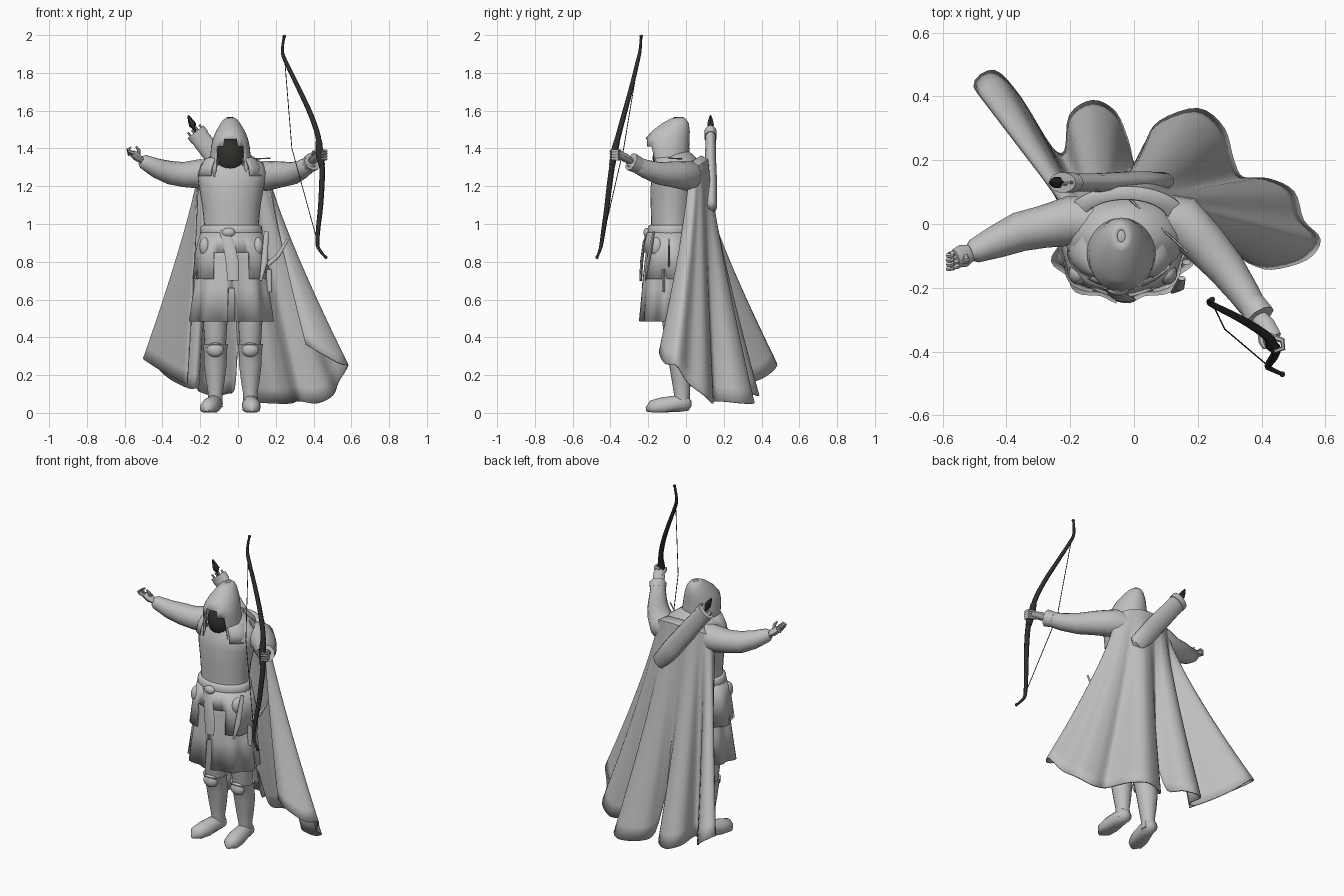
import bpy, bmesh, math
from mathutils import Vector


def material(name, rgb):
    m = bpy.data.materials.new(name)
    m.diffuse_color = (*rgb, 1)
    return m


GREY = material("grey cloth", (0.52, 0.52, 0.52))
DARK = material("dark wood", (0.028, 0.028, 0.024))


def finish(name, bm, mat=GREY, angle=40, thick=0):
    bmesh.ops.recalc_face_normals(bm, faces=bm.faces)
    me = bpy.data.meshes.new(name)
    bm.to_mesh(me)
    bm.free()
    me.materials.append(mat)
    ob = bpy.data.objects.new(name, me)
    bpy.context.collection.objects.link(ob)
    bpy.ops.object.select_all(action='DESELECT')
    ob.select_set(True)
    bpy.context.view_layer.objects.active = ob
    bpy.ops.object.shade_smooth_by_angle(angle=math.radians(angle))
    if thick:
        s = ob.modifiers.new("thickness", 'SOLIDIFY')
        s.thickness, s.offset = thick, 0
    return ob


def skin(name, rings, mat=GREY, caps=True, closed=True, thick=0, skip=None):
    """Bridge a list of point rings; skip(i, j) leaves a hole."""
    bm = bmesh.new()
    vs = [[bm.verts.new(p) for p in r] for r in rings]
    n = len(vs[0])
    for i in range(len(vs) - 1):
        for j in range(n if closed else n - 1):
            k = (j + 1) % n
            if not (skip and skip(i, j)):
                bm.faces.new((vs[i][j], vs[i][k], vs[i + 1][k], vs[i + 1][j]))
    if caps and closed:
        bm.faces.new(vs[0])
        bm.faces.new(vs[-1])
    return finish(name, bm, mat, 50, thick)


def loft(name, rows, n=28, pleats=0, depth=None, **kw):
    """Rows are (z, centre x, centre y, radius x, radius y); angle 0 faces the front."""
    rings = []
    for i, (z, cx, cy, rx, ry) in enumerate(rows):
        ring = []
        for j in range(n):
            a = 2 * math.pi * j / n
            f = 1 + (depth[i] * math.cos(a * pleats) if depth else 0)
            ring.append((cx + rx * f * math.sin(a), cy - ry * f * math.cos(a), z))
        rings.append(ring)
    return skin(name, rings, **kw)


def tube(name, pts, radii, n=10, flat=1.0, mat=GREY, floor=None):
    """Round or flattened tube along a path."""
    pts = [Vector(p) for p in pts]
    d = (pts[-1] - pts[0]).normalized()
    ref = Vector((0, 1, 0)) if abs(d.z) > 0.75 else Vector((0, 0, 1))
    rings = []
    for i, p in enumerate(pts):
        t = (pts[min(i + 1, len(pts) - 1)] - pts[max(i - 1, 0)]).normalized()
        s = t.cross(ref).normalized()
        u = s.cross(t)
        r = radii[i] if isinstance(radii, (list, tuple)) else radii
        ring = []
        for j in range(n):
            a = 2 * math.pi * j / n
            q = p + s * r * math.cos(a) + u * r * flat * math.sin(a)
            if floor is not None:
                q.z = max(q.z, floor)
            ring.append(q)
        rings.append(ring)
    return skin(name, rings, mat)


def ball(name, loc, scale, mat=GREY):
    bm = bmesh.new()
    bmesh.ops.create_uvsphere(bm, u_segments=20, v_segments=12, radius=1)
    for v in bm.verts:
        v.co = Vector([v.co[k] * scale[k] + loc[k] for k in range(3)])
    return finish(name, bm, mat, 60)


def spline(pts, steps):
    """Smooth curve through the points."""
    p = [Vector(q) for q in pts]
    out = []
    for i in range(len(p) - 1):
        a, b, c, d = p[max(i - 1, 0)], p[i], p[i + 1], p[min(i + 2, len(p) - 1)]
        for k in range(steps):
            t = k / steps
            out.append(0.5 * (2 * b + (c - a) * t + (2 * a - 5 * b + 4 * c - d) * t * t
                              + (3 * b - a - 3 * c + d) * t ** 3))
    return out + [p[-1]]


# Torso, belt and skirts
loft("torso", [(0.90, -.035, -.075, .15, .11), (1.0, -.035, -.075, .145, .11), (1.1, -.035, -.07, .155, .117),
               (1.2, -.035, -.06, .172, .127), (1.27, -.03, -.05, .185, .127), (1.32, -.03, -.035, .165, .115),
               (1.36, -.035, -.04, .11, .085), (1.39, -.035, -.05, .06, .06)])
loft("belt", [(.935, -.035, -.08, .158, .118), (.945, -.035, -.08, .166, .125),
              (.985, -.035, -.08, .162, .122), (.995, -.035, -.08, .15, .112)])
loft("skirt", [(.96, -.035, -.08, .15, .112), (.82, -.035, -.08, .175, .13), (.66, -.035, -.085, .19, .14),
               (.485, -.035, -.09, .212, .15)], n=72, pleats=9, depth=[0, .02, .04, .06],
     caps=False, thick=.008, skip=lambda i, j: i == 2 and j in (0, 71))
loft("overskirt", [(.955, -.035, -.08, .16, .122), (.85, -.035, -.08, .186, .143), (.71, -.035, -.085, .197, .152)],
     n=60, pleats=7, depth=[0, .02, .05], caps=False, thick=.008, skip=lambda i, j: i == 1 and (j < 5 or j > 54))
tube("sash", [(-.08, -.2, .97), (-.05, -.222, .90), (-.03, -.235, .80), (-.025, -.24, .70)],
     [.02, .03, .035, .03], flat=.25)
ball("belt_knot", (-.05, -.205, .955), (.035, .02, .025))
for s, name in ((-1, "left_pouch"), (1, "right_pouch")):
    ball(name, (-.035 + s * .14, -.155, .88), (.03, .035, .05))
tube("dagger", [(.12, -.215, .70), (.14, -.20, .80), (.15, -.17, .96)], [.006, .018, .012], flat=.6)
tube("side_blade", [(.15, -.09, .78), (.21, -.09, .83), (.265, -.09, .92)], [.012, .012, .006], flat=.5)
tube("side_sheath", [(.165, -.12, .64), (.165, -.12, .76)], .014, flat=.6)

# Legs, boots and feet
for name, x, toe in (("left", -.12, -.045), ("right", .065, .01)):
    loft(name + "_leg", [(.34, x, -.045, .055, .055), (.45, x, -.06, .062, .062),
                         (.60, x, -.07, .07, .07), (.75, x, -.07, .075, .075)], n=16)
    loft(name + "_boot", [(.03, x, -.018, .040, .042), (.10, x, -.022, .038, .042), (.17, x, -.025, .05, .05),
                          (.26, x, -.03, .061, .06), (.33, x, -.045, .062, .062), (.365, x, -.052, .069, .069),
                          (.355, x, -.05, .06, .06)], n=18)
    ball(name + "_knee", (x, -.095, .335), (.045, .03, .04))
    tube(name + "_foot", [(x, .028, .05), (x, .01, .05), (x + toe * .2, -.05, .048), (x + toe * .55, -.12, .034),
                          (x + toe * .9, -.18, .025), (x + toe, -.21, .018)],
         [.015, .04, .045, .05, .042, .012], n=14, floor=0.003)

# Arms and hands
tube("left_arm", [(-.10, .01, 1.27), (-.20, .01, 1.265), (-.29, -.01, 1.262), (-.36, -.025, 1.272),
                  (-.43, -.055, 1.295), (-.50, -.085, 1.33), (-.515, -.09, 1.335)],
     [.07, .078, .066, .062, .052, .038, .026], n=16)
tube("right_arm", [(.06, .03, 1.25), (.15, .01, 1.255), (.22, -.06, 1.262), (.29, -.14, 1.268),
                   (.34, -.21, 1.29), (.39, -.285, 1.325), (.395, -.29, 1.33)],
     [.07, .08, .07, .06, .05, .04, .026], n=16)
tube("right_cuff", [(.37, -.25, 1.31), (.395, -.29, 1.33)], [.044, .05], n=9)
tube("left_hand", [(-.50, -.085, 1.33), (-.535, -.10, 1.355), (-.56, -.108, 1.375)], [.022, .036, .03], flat=.6)
tube("right_hand", [(.385, -.28, 1.325), (.41, -.32, 1.35), (.435, -.36, 1.37)], [.022, .034, .03], flat=.65)
for i in range(4):
    o = i * .014
    tube(f"left_finger_{i}", [(-.55, -.09 - o, 1.375), (-.578, -.095 - o, 1.368 + o * .4),
                              (-.583, -.098 - o, 1.395), (-.565, -.1 - o, 1.405)], [.009, .009, .008, .005], n=6)
    tube(f"right_finger_{i}", [(.425, -.35, 1.345 + o), (.465, -.365, 1.345 + o),
                               (.468, -.39, 1.345 + o), (.44, -.4, 1.345 + o)], [.009, .009, .008, .005], n=6)
tube("left_thumb", [(-.53, -.1, 1.36), (-.525, -.115, 1.39), (-.54, -.12, 1.41)], [.012, .01, .005], n=6)
tube("right_thumb", [(.40, -.33, 1.36), (.40, -.37, 1.38), (.41, -.39, 1.385)], [.012, .01, .006], n=6)

# Hood with a face opening, shadowed face and cowl
HX = -.04
loft("hood", [(1.25, HX, -.09, .115, .10), (1.30, HX, -.09, .108, .10), (1.36, HX, -.092, .102, .108),
              (1.41, HX, -.1, .097, .112), (1.45, HX, -.098, .088, .112), (1.49, HX, -.08, .072, .095),
              (1.53, HX, -.056, .048, .066), (1.55, HX, -.043, .032, .042), (1.562, HX, -.038, .013, .02)],
     n=32, caps=False, thick=.01, skip=lambda i, j: (i < 3 and (j < 4 or j > 27)) or (i == 3 and (j < 2 or j > 29)))
ball("hood_tip", (HX, -.038, 1.556), (.018, .024, .007))
ball("shadowed_face", (HX, -.085, 1.35), (.088, .092, .105), DARK)
loft("cowl", [(1.255, HX, -.07, .165, .135), (1.30, HX, -.07, .155, .13), (1.345, HX, -.075, .13, .115),
              (1.352, HX, -.08, .105, .1), (1.31, HX, -.08, .1, .095)], n=36, pleats=5, depth=[.04, .03, .03, .02, 0],
     caps=False, thick=.006, skip=lambda i, j: j < 4 or j > 31)

# Cape: shoulder arc flowing down to a deeply folded hem
hem = spline([(-.27, .16, .15), (-.40, .33, .22), (-.50, .43, .285), (-.44, .48, .25), (-.36, .40, .18),
              (-.26, .24, .13), (-.215, .23, .13), (-.2, .34, .11), (-.13, .385, .09), (-.06, .35, .10),
              (-.02, .26, .13), (0, .19, .33), (.035, .25, .10), (.08, .32, .06), (.20, .36, .05),
              (.28, .30, .05), (.31, .2, .06), (.34, .145, .06), (.42, .14, .05), (.50, .10, .09),
              (.53, .01, .16), (.582, -.05, .25), (.54, -.11, .26), (.43, -.14, .32), (.36, -.12, .36)], 4)
top = []
for k in range(len(hem)):
    a = math.pi * k / (len(hem) - 1)
    top.append(Vector((-.025 - .185 * math.cos(a), .02 + .095 * math.sin(a), 1.28 + .06 * math.sin(a))))
rows = [[p + (p - Vector((-.03, -.02, 1.3))) * -.28 + Vector((0, 0, .03)) for p in top]]
for i in range(17):
    t = i / 16
    w = t ** 1.2
    rows.append([Vector((p.x + (q.x - p.x) * w, p.y + (q.y - p.y) * w, p.z + (q.z - p.z) * t))
                 for p, q in zip(top, hem)])
skin("cape", rows, closed=False, thick=.008)

# Quiver with arrows and a strap rod
tube("quiver", [(.095, .135, 1.075), (.085, .135, 1.09), (.0, .135, 1.20), (-.11, .13, 1.34), (-.215, .13, 1.475)],
     [.03, .052, .056, .054, .05], n=14, flat=.55)
tube("quiver_rim", [(-.20, .13, 1.457), (-.225, .13, 1.488)], .054, n=14, flat=.6)
for i in range(4):
    o = (i - 1.5) * .02
    tube(f"arrow_{i}", [(-.19 + o, .13, 1.45 + o * .7), (-.235 + o, .125 + .005 * (i % 2), 1.505 + o * .7)], .006, n=6)
tube("tall_arrow", [(-.20, .13, 1.44), (-.235, .13, 1.51)], .006, n=6, mat=DARK)
tube("fletching", [(-.232, .13, 1.50), (-.24, .13, 1.525), (-.252, .13, 1.548), (-.264, .13, 1.575)],
     [.006, .02, .014, .004], n=6, mat=DARK)
tube("strap_rod", [(-.06, .12, 1.34), (.17, -.09, 1.348)], .004, n=6)

# Bow
bow = spline([(.245, -.237, 2.0), (.235, -.243, 1.92), (.25, -.255, 1.865), (.32, -.29, 1.72), (.385, -.328, 1.58),
              (.425, -.36, 1.46), (.43, -.38, 1.38), (.445, -.392, 1.30), (.443, -.407, 1.19), (.436, -.42, 1.08),
              (.425, -.435, .98), (.42, -.447, .90), (.43, -.455, .865), (.467, -.472, .82)], 3)
last = len(bow) - 1
tube("bow", bow, [.006 + .009 * math.sin(math.pi * i / last) for i in range(last + 1)], n=8, mat=DARK)
tube("bow_grip", [(.428, -.365, 1.44), (.431, -.38, 1.38), (.444, -.391, 1.31)], [.017, .02, .017], n=10, mat=DARK)
ball("bow_upper_tip", (.245, -.237, 1.993), (.009, .009, .009), DARK)
ball("bow_lower_tip", (.465, -.471, .824), (.009, .009, .009), DARK)
tube("bow_string", [(.247, -.252, 1.87), (.285, -.33, 1.40), (.422, -.446, .90)], .0022, n=5, mat=DARK)
